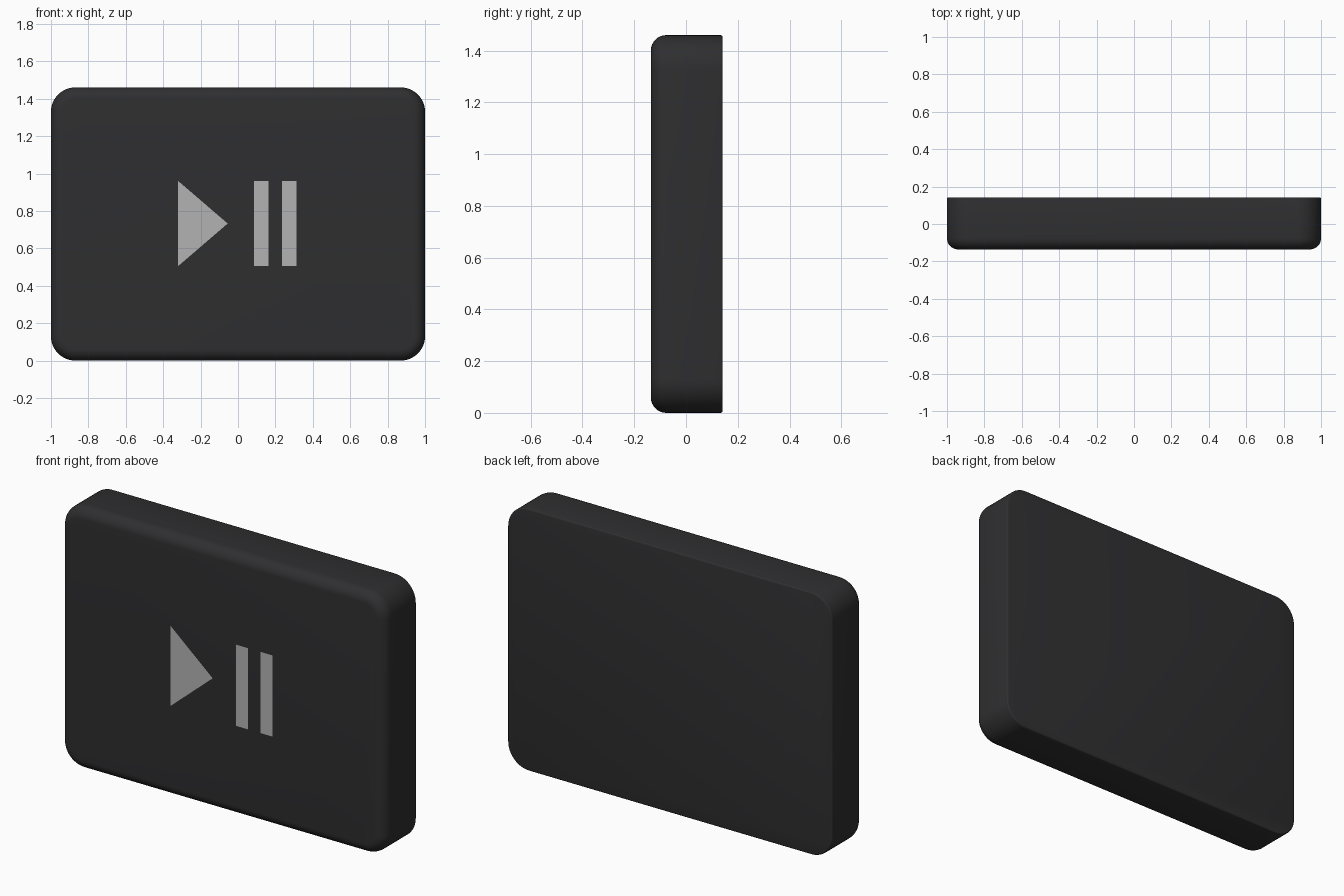
import bpy, bmesh, math

if "Cube" in bpy.data.objects:
    bpy.data.objects.remove(bpy.data.objects["Cube"])

W, H = 2.0, 1.46            # outline size
CORNER = 0.13               # outline corner radius
Y_FRONT, Y_BACK = -0.136, 0.142
R_FRONT, R_BACK = 0.06, 0.008


def material(name, color):
    m = bpy.data.materials.new(name)
    m.diffuse_color = color
    m.use_nodes = True
    m.node_tree.nodes["Principled BSDF"].inputs["Base Color"].default_value = m.diffuse_color
    return m


def make_object(name, bm, mat):
    mesh = bpy.data.meshes.new(name)
    bm.to_mesh(mesh)
    bm.free()
    mesh.materials.append(mat)
    ob = bpy.data.objects.new(name, mesh)
    bpy.context.collection.objects.link(ob)
    return ob


def outline(inset, seg=12):
    """Rounded rectangle in x/z, shrunk by inset."""
    r = CORNER - inset
    cx, cz = W / 2 - CORNER, H / 2 - CORNER
    pts = []
    for q, (sx, sz) in enumerate([(1, 1), (-1, 1), (-1, -1), (1, -1)]):
        for i in range(seg + 1):
            a = math.pi / 2 * (q + i / seg)
            pts.append((sx * cx + r * math.cos(a), H / 2 + sz * cz + r * math.sin(a)))
    return pts


def arc(radius, steps):
    """(inset, depth) pairs of a quarter-round edge, from face to side."""
    return [(radius * (1 - math.sin(a)), radius * (1 - math.cos(a)))
            for a in (math.pi / 2 * i / steps for i in range(steps + 1))]


dark = material("dark_plastic", (0.028, 0.028, 0.03, 1))
light = material("icon_grey", (0.45, 0.45, 0.45, 1))

# Key body: large round on the front edge, tiny one on the back edge
profile = [(d, Y_FRONT + y) for d, y in arc(R_FRONT, 8)]
profile += [(d, Y_BACK - y) for d, y in reversed(arc(R_BACK, 3))]
bm = bmesh.new()
rings = [[bm.verts.new((x, y, z)) for x, z in outline(d)] for d, y in profile]
n = len(rings[0])
for a, b in zip(rings, rings[1:]):
    for i in range(n):
        j = (i + 1) % n
        bm.faces.new((a[i], a[j], b[j], b[i]))
bm.faces.new(rings[0])
bm.faces.new(rings[-1])
bmesh.ops.recalc_face_normals(bm, faces=bm.faces)
body = make_object("key_body", bm, dark)
bpy.context.view_layer.objects.active = body
body.select_set(True)
bpy.ops.object.shade_smooth_by_angle(angle=math.radians(40))


# Flat symbols just in front of the face
def symbol(name, pts, y=-0.142):
    bm = bmesh.new()
    f = bm.faces.new([bm.verts.new((x, y, z)) for x, z in pts])
    f.normal_update()
    if f.normal.y > 0:
        f.normal_flip()
    make_object(name, bm, light)


Z0, Z1 = 0.505, 0.96
symbol("play_triangle", [(-0.32, Z0), (-0.055, (Z0 + Z1) / 2), (-0.32, Z1)])
for side, x in (("left", 0.085), ("right", 0.235)):
    symbol("pause_bar_" + side, [(x, Z0), (x + 0.077, Z0), (x + 0.077, Z1), (x, Z1)])
